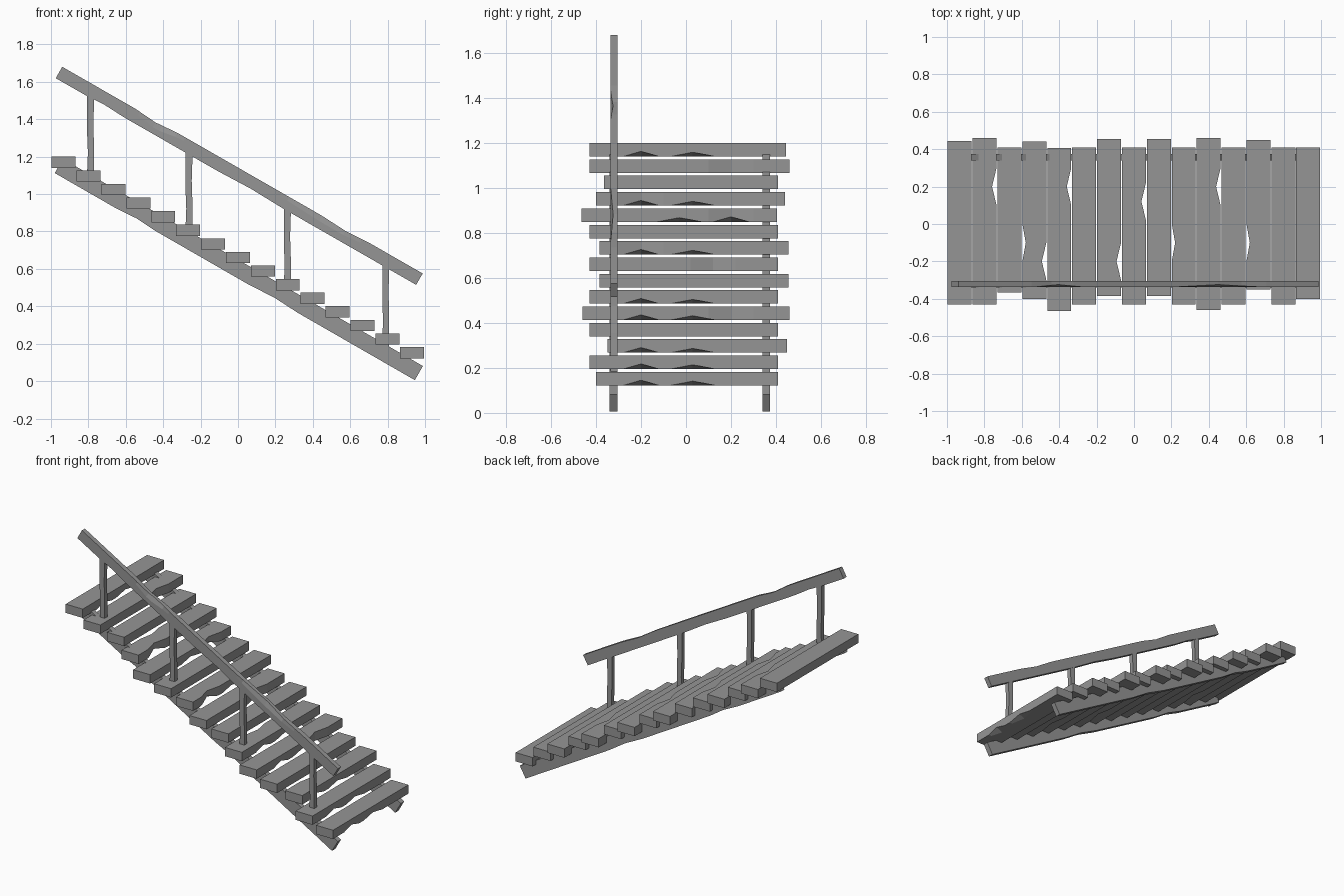
import bpy, bmesh
from mathutils import Matrix, Vector

cube = bpy.data.objects.get("Cube")
if cube:
    bpy.data.objects.remove(cube)

wood = bpy.data.materials.new("weathered grey")
wood.use_nodes = True
grey = (0.3, 0.3, 0.3, 1)
wood.diffuse_color = grey
wood.node_tree.nodes["Principled BSDF"].inputs["Base Color"].default_value = grey


def bump(t, marks):
    """Triangular profile: marks are (centre, half length, depth)."""
    return max([0] + [d * (1 - abs(t - c) / h) for c, h, d in marks])


def plank(name, start, end, side, width, thick, chips=(), left=(), right=()):
    """Loft a plank from start to end, with chipped lower edge and worn sides."""
    start, end, side = Vector(start), Vector(end), Vector(side).normalized()
    along = (end - start).normalized()
    up = side.cross(along)
    length = (end - start).length
    cuts = {0, length}
    for c, h, d in (*chips, *left, *right):
        cuts |= {c - h, c, c + h}
    w, k = width / 2, thick / 2
    bm = bmesh.new()
    rings = []
    for t in sorted(c for c in cuts if 0 <= c <= length):
        a = -w + bump(t, left)
        b = w - bump(t, right)
        chip = bump(t, chips)
        section = [(a, k), (b, k), (b, chip - k), (b - 0.02 - chip, -k), (a, -k)]
        rings.append([bm.verts.new(start + along * t + side * x + up * z)
                      for x, z in section])
    for r, s in zip(rings, rings[1:]):
        for i in range(5):
            j = (i + 1) % 5
            bm.faces.new((r[i], r[j], s[j], s[i]))
    bm.faces.new(rings[0])
    bm.faces.new(rings[-1])
    bmesh.ops.recalc_face_normals(bm, faces=bm.faces)
    mesh = bpy.data.meshes.new(name)
    bm.to_mesh(mesh)
    bm.free()
    mesh.materials.append(wood)
    obj = bpy.data.objects.new(name, mesh)
    bpy.context.collection.objects.link(obj)
    return obj


# Treads, top to bottom: front end, back end
ends = [(-.43, .445), (-.43, .46), (-.365, .41), (-.4, .44), (-.465, .405),
        (-.43, .41), (-.385, .455), (-.43, .41), (-.385, .455), (-.43, .41),
        (-.46, .46), (-.43, .41), (-.35, .45), (-.43, .41), (-.4, .41)]
chipped = {0, 3, 4, 6, 9, 10, 12, 13, 14}
worn_right = {1: .2, 3: -.2, 4: .2, 6: -.2, 7: .12, 10: .2}
worn_left = {3: -.1, 9: -.1, 12: -.1}
for i, (y0, y1) in enumerate(ends):
    x, z = -0.932 + 0.1331 * i, 1.17 - 0.0727 * i
    flip = -1 if i == 4 else 1
    chips = [(-.2 * flip - y0, .08, .023), (.03 * flip - y0, .1, .019)] if i in chipped else []
    right = [(worn_right[i] - y0, .1, .024)] if i in worn_right else []
    left = [(worn_left[i] - y0, .1, .018)] if i in worn_left else []
    plank(f"tread_{i + 1}", (x, y0, z), (x, y1, z), (1, 0, 0), 0.128, 0.06,
          chips, left, right)

# Sloping side beams under the treads
slope_side = (0.498, 0, 0.867)
for name, y in (("front_stringer", -0.322), ("back_stringer", 0.357)):
    plank(name, (-0.958, y, 1.15), (0.967, y, 0.043), slope_side, 0.087, 0.035,
          left=[(.5, .12, .008), (1.35, .15, .008)])

# Handrail with slightly worn edges
plank("handrail", (-0.957, -0.32, 1.65), (0.97, -0.32, 0.545), slope_side, 0.07, 0.032,
      chips=[(.62, .14, .012), (1.6, .25, .012)],
      left=[(.3, .12, .006), (1.2, .2, .006)],
      right=[(.58, .13, .01), (1.75, .15, .008)])

# Handrail posts
for i in range(4):
    x = -0.788 + 0.526 * i
    z = 1.12 - 0.2985 * i
    plank(f"post_{i + 1}", (x, -0.32, z - 0.05), (x, -0.32, z + 0.42), (1, 0, 0),
          0.037, 0.03, left=[(.15, .1, .004)], right=[(.3, .12, .004)])
